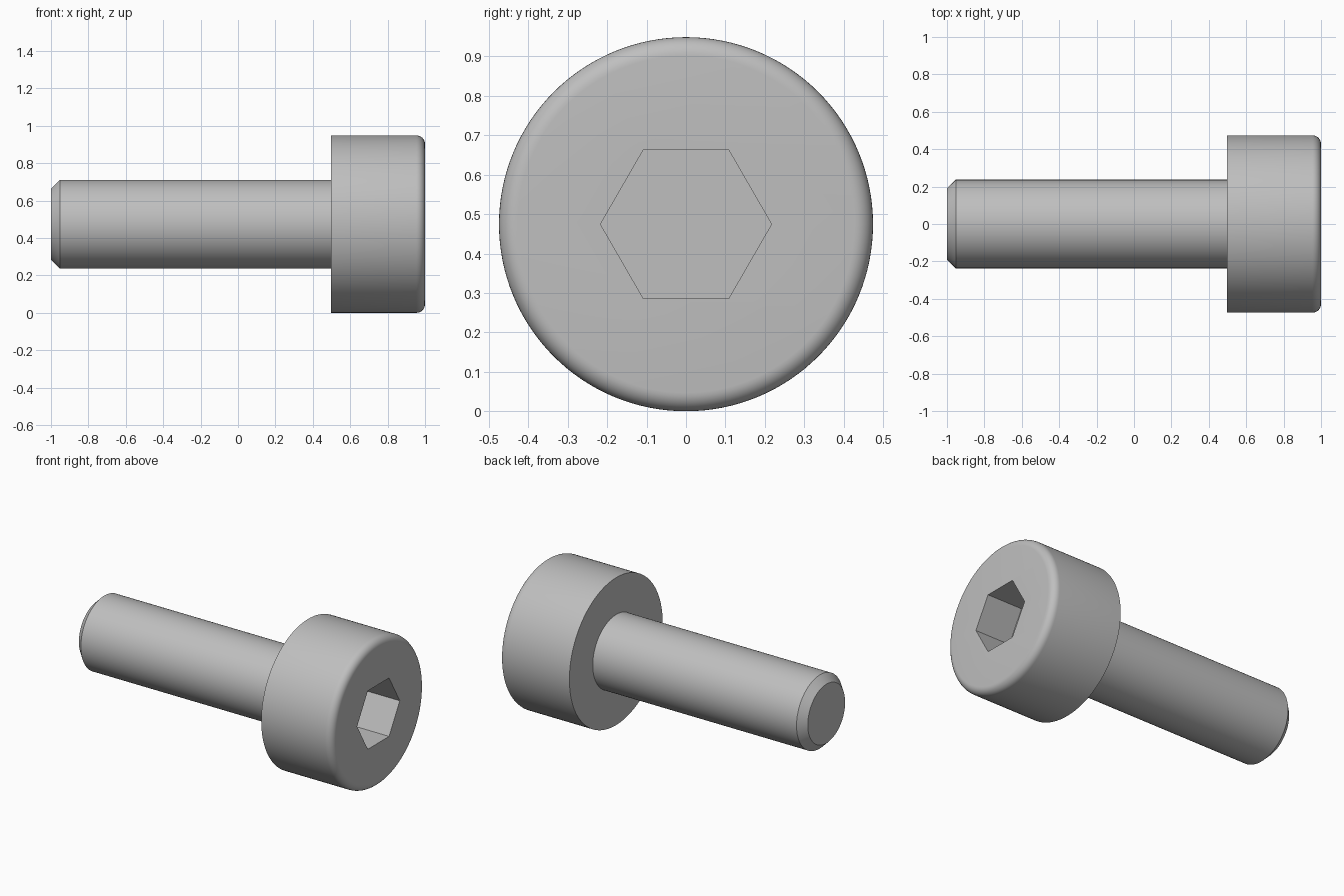
import bpy, bmesh, math

if "Cube" in bpy.data.objects:
    bpy.data.objects.remove(bpy.data.objects["Cube"])

R_HEAD, R_SHAFT, TIP = 0.4745, 0.237, 0.047
FILLET, X_HEAD = 0.047, 0.498
HEX_R, HEX_DEPTH = 0.217, 0.25
SEGMENTS = 128

steel = bpy.data.materials.new("grey steel")
steel.diffuse_color = (0.52, 0.52, 0.52, 1)
steel.use_nodes = True
steel.node_tree.nodes["Principled BSDF"].inputs["Base Color"].default_value = steel.diffuse_color


def ring(bm, x, r, n):
    """Circle or polygon of vertices around the screw axis."""
    return [bm.verts.new((x, r * math.cos(2 * math.pi * i / n),
                          R_HEAD + r * math.sin(2 * math.pi * i / n))) for i in range(n)]


def lathe(name, profile, n):
    """Closed solid along x from (x, radius) pairs."""
    bm = bmesh.new()
    rings = [ring(bm, x, r, n) for x, r in profile]
    for a, b in zip(rings, rings[1:]):
        for i in range(n):
            j = (i + 1) % n
            bm.faces.new((a[i], a[j], b[j], b[i]))
    bm.faces.new(rings[0])
    bm.faces.new(rings[-1])
    bmesh.ops.recalc_face_normals(bm, faces=bm.faces)
    mesh = bpy.data.meshes.new(name)
    bm.to_mesh(mesh)
    bm.free()
    mesh.materials.append(steel)
    obj = bpy.data.objects.new(name, mesh)
    bpy.context.collection.objects.link(obj)
    return obj


# Chamfered shaft, flat shoulder, and head with a rounded outer rim
profile = [(-1, R_SHAFT - TIP), (-1 + TIP, R_SHAFT), (X_HEAD, R_SHAFT), (X_HEAD, R_HEAD)]
for k in range(9):
    a = math.pi / 2 * k / 8
    profile.append((1 - FILLET + FILLET * math.sin(a), R_HEAD - FILLET + FILLET * math.cos(a)))
screw = lathe("socket_head_screw", profile, SEGMENTS)

# Hexagonal key socket
cutter = lathe("hex_socket_cutter", [(1 - HEX_DEPTH, HEX_R), (1.1, HEX_R)], 6)
cutter.hide_render = True
cutter.hide_set(True)
cut = screw.modifiers.new("hex_socket", 'BOOLEAN')
cut.operation = 'DIFFERENCE'
cut.solver = 'EXACT'
cut.object = cutter

# Apply the cut, then smooth the round surfaces
bpy.context.view_layer.objects.active = screw
screw.select_set(True)
bpy.ops.object.modifier_apply(modifier=cut.name)
bpy.data.objects.remove(cutter)
bpy.ops.object.shade_smooth_by_angle(angle=math.radians(30))
